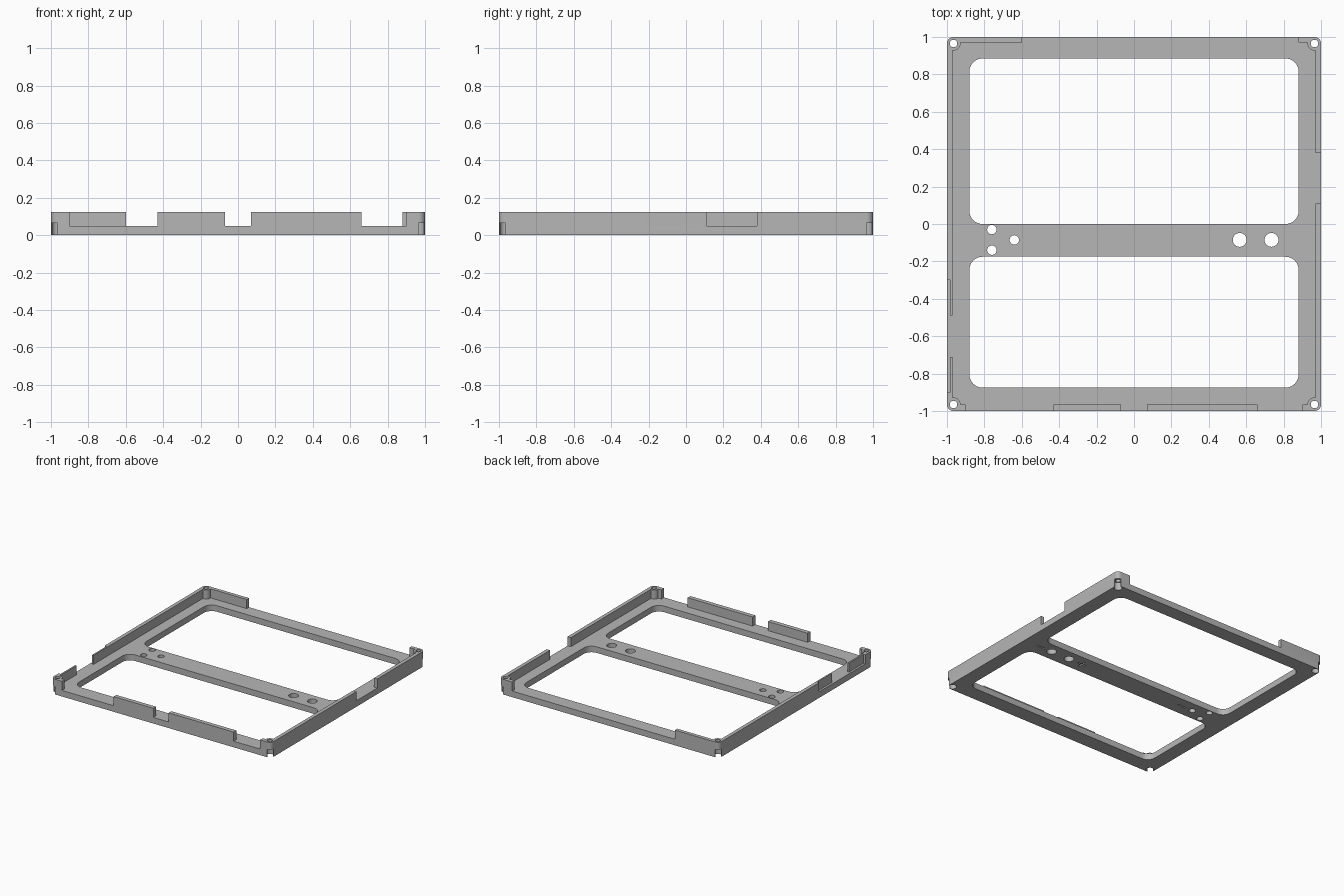
import bpy, bmesh, math

default = bpy.data.objects.get("Cube")
if default:
    bpy.data.objects.remove(default, do_unlink=True)

TOP, FLOOR, POST = 0.125, 0.05, 0.965

grey = bpy.data.materials.new("plain grey")
grey.use_nodes = True
colour = (0.47, 0.47, 0.47, 1)
grey.diffuse_color = colour
grey.node_tree.nodes["Principled BSDF"].inputs["Base Color"].default_value = colour


def prism(name, x0, x1, y0, y1, z0, z1, r=0.0, steps=8):
    """Upright block, with rounded vertical corners when r is given."""
    points = []
    corners = [(x1 - r, y1 - r), (x0 + r, y1 - r), (x0 + r, y0 + r), (x1 - r, y0 + r)]
    for i, (cx, cy) in enumerate(corners):
        for k in range(steps + 1 if r else 1):
            a = math.pi / 2 * (i + k / steps)
            points.append((cx + r * math.cos(a), cy + r * math.sin(a)))
    bm = bmesh.new()
    face = bm.faces.new([bm.verts.new((x, y, z0)) for x, y in points])
    result = bmesh.ops.extrude_face_region(bm, geom=[face])
    moved = [v for v in result["geom"] if isinstance(v, bmesh.types.BMVert)]
    bmesh.ops.translate(bm, vec=(0, 0, z1 - z0), verts=moved)
    bmesh.ops.remove_doubles(bm, verts=bm.verts, dist=1e-5)
    bmesh.ops.recalc_face_normals(bm, faces=bm.faces)
    mesh = bpy.data.meshes.new(name)
    bm.to_mesh(mesh)
    bm.free()
    mesh.materials.append(grey)
    obj = bpy.data.objects.new(name, mesh)
    bpy.context.collection.objects.link(obj)
    return obj


def cylinder(name, x, y, r, z0, z1):
    # slightly under r so the four corner arcs never collapse
    s = r * 0.999
    return prism(name, x - r, x + r, y - r, y + r, z0, z1, s)


def combine(tool, operation="DIFFERENCE"):
    mod = frame.modifiers.new("shape", "BOOLEAN")
    mod.operation, mod.solver, mod.object = operation, "EXACT", tool
    bpy.context.view_layer.objects.active = frame
    bpy.ops.object.modifier_apply(modifier=mod.name)
    bpy.data.objects.remove(tool, do_unlink=True)


def cut(*box, r=0.0):
    combine(prism("cutter", *box, r=r))


# Tray with a thin rim
frame = prism("frame", -1, 1, -1, 1, 0, TOP, 0.035)
cut(-0.97, 0.97, -POST, 0.97, FLOOR, 0.2)

# Corner posts
corners = [(sx, sy) for sx in (-1, 1) for sy in (-1, 1)]
for sx, sy in corners:
    combine(cylinder("post", sx * 0.963, sy * 0.963, 0.035, 0.03, TOP), "UNION")

# Two large openings either side of the crossbar
for y0, y1 in ((0, 0.885), (-0.875, -0.175)):
    cut(-0.88, 0.88, y0, y1, -0.1, 0.2, r=0.07)

# Rim gaps: front, back, then sides
for x0, x1 in ((-0.9, -0.43), (-0.07, 0.07), (0.66, 0.9)):
    cut(x0, x1, -1.1, -0.95, FLOOR, 0.2)
cut(-0.6, 0.88, 0.95, 1.1, FLOOR, 0.2)
cut(0.95, 1.1, 0.11, 0.38, FLOOR, 0.2)
cut(-1.1, -0.95, -0.71, -0.49, FLOOR, 0.2)

# Thinned rim sections next to the left-hand gap
for y0, y1 in ((-0.49, -0.3), (-0.9, -0.71)):
    cut(-1.1, -0.983, y0, y1, FLOOR, 0.2)

# Screw holes with open pockets below
for sx, sy in corners:
    x, y = sx * POST, sy * POST
    combine(cylinder("cutter", x, y, 0.02, -0.1, 0.2))
    combine(cylinder("cutter", x, y, 0.03, -0.1, 0.065))
    xs, ys = sorted((x, sx * 1.1)), sorted((y, sy * 1.1))
    cut(*xs, *ys, -0.1, 0.065)

# Crossbar holes
for x, y, r in ((-0.76, -0.03, 0.025), (-0.76, -0.14, 0.025), (-0.64, -0.085, 0.025),
                (0.565, -0.085, 0.037), (0.735, -0.085, 0.037)):
    combine(cylinder("cutter", x, y, r, -0.1, 0.2))

# Shallow grooves on the underside
for x, w, h in ((0.84, 0.04, 0.006), (-0.54, 0.04, 0.006),
                (0.44, 0.04, 0.006), (0.44, 0.006, 0.04)):
    cut(x - w, x + w, -0.085 - h, -0.085 + h, -0.1, 0.01)

bpy.ops.object.select_all(action="DESELECT")
frame.select_set(True)
bpy.context.view_layer.objects.active = frame
bpy.ops.object.shade_smooth_by_angle(angle=math.radians(30))
